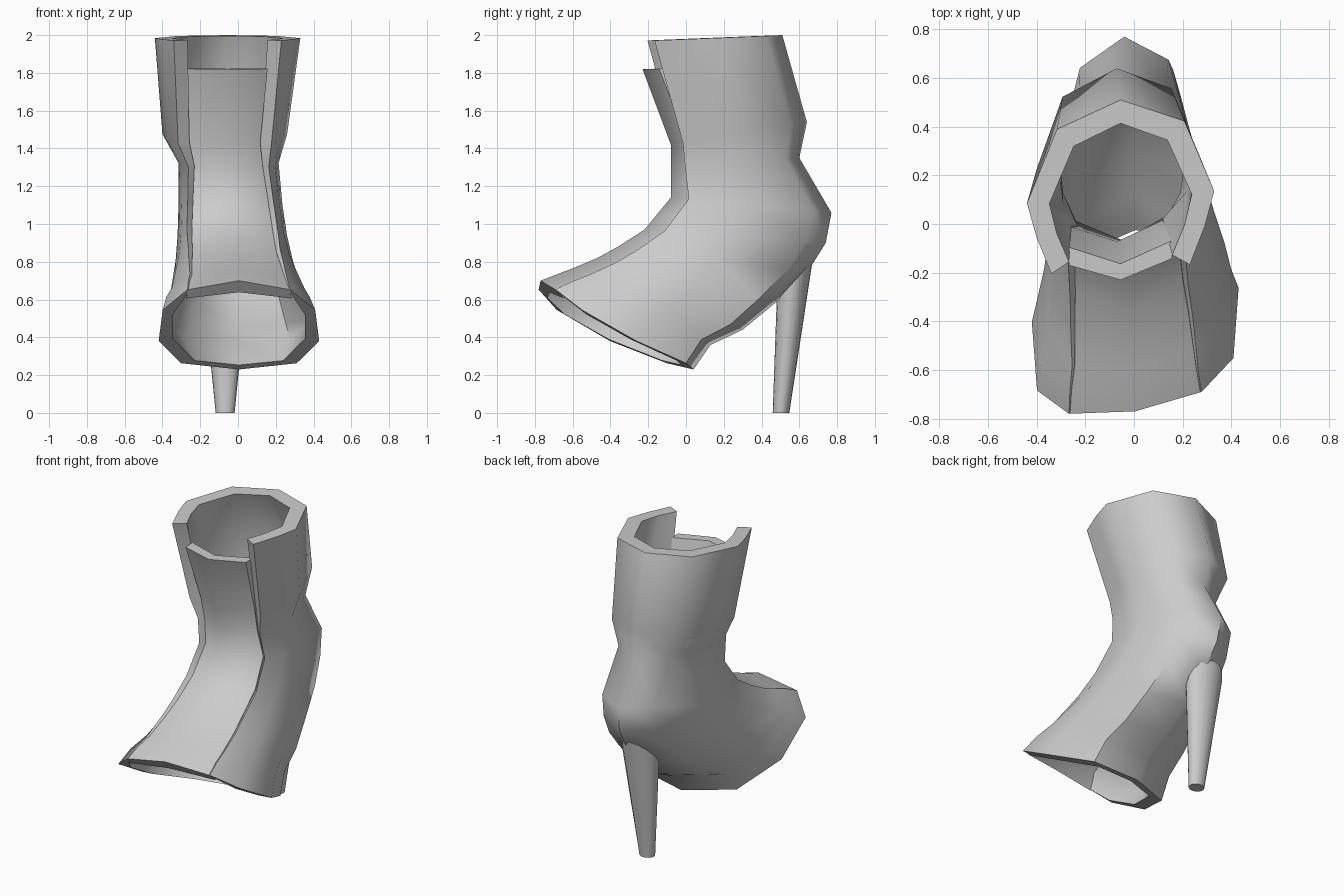
import bpy, bmesh, math
from mathutils import Vector

if "Cube" in bpy.data.objects:
    bpy.data.objects.remove(bpy.data.objects["Cube"])

grey = bpy.data.materials.new("plain grey")
grey.use_nodes = True
grey.diffuse_color = (0.6, 0.6, 0.6, 1)
grey.node_tree.nodes["Principled BSDF"].inputs["Base Color"].default_value = (0.6, 0.6, 0.6, 1)

# Sections from cuff to toe: front (y, z), back (y, z), centre x, half width,
# outline blend (0 = cuff, 1 = ankle, 2 = toe)
SECTIONS = [
    ((-0.23, 1.97), (0.51, 2.00), -0.055, 0.385, 0),
    ((-0.08, 1.42), (0.64, 1.54), -0.07, 0.33, 0.1),
    ((-0.08, 1.30), (0.60, 1.35), -0.05, 0.265, 0.7),
    ((-0.08, 1.14), (0.77, 1.06), -0.04, 0.275, 0.9),
    ((-0.22, 0.97), (0.74, 0.90), -0.03, 0.29, 1),
    ((-0.36, 0.88), (0.64, 0.74), -0.02, 0.31, 1.25),
    ((-0.47, 0.82), (0.47, 0.58), -0.01, 0.34, 1.5),
    ((-0.60, 0.765), (0.30, 0.44), 0, 0.37, 1.75),
    ((-0.68, 0.735), (0.13, 0.36), 0, 0.40, 1.9),
    ((-0.77, 0.70), (0.04, 0.23), 0.005, 0.425, 2),
]

# Half outlines as (sideways, front-to-back) fractions, for the cuff, ankle and toe
SHELL_OUT = ([(0.74, 0.06), (0.9, 0.27), (1, 0.46), (0.68, 0.86), (0, 1)],
             [(0.83, 0.09), (0.94, 0.27), (1, 0.46), (0.66, 0.87), (0, 1)],
             [(0.64, 0.1), (0.95, 0.33), (1, 0.68), (0.72, 0.93), (0, 1)])
SHELL_IN = ([(0.55, 0.12), (0.68, 0.28), (0.76, 0.45), (0.5, 0.76), (0, 0.87)],
            [(0.74, 0.13), (0.77, 0.29), (0.8, 0.45), (0.52, 0.77), (0, 0.88)],
            [(0.62, 0.11), (0.82, 0.38), (0.82, 0.66), (0.55, 0.9), (0, 0.95)])
TONGUE_OUT = ([(0.55, 0.1), (0, 0)],
              [(0.74, 0.12), (0, 0)],
              [(0.63, 0.1), (0, 0)])
TONGUE_IN = ([(0.55, 0.2), (0, 0.09)],
             [(0.74, 0.22), (0, 0.1)],
             [(0.66, 0.2), (0, 0.13)])
LEATHER = 0.12  # wall thickness between the padded rims, as a share of the rim


def mirrored(half):
    return half + [(-u, t) for u, t in reversed(half[:-1])]


def place(section, outlines):
    """Blend the outlines and set them in the section plane."""
    (fy, fz), (by, bz), xc, hw, blend = section
    first = 0 if blend < 1 else 1
    k, toe = blend - first, max(blend - 1, 0)
    points = []
    for (u0, t0), (u1, t1) in zip(outlines[first], outlines[first + 1]):
        u, t = u0 + (u1 - u0) * k, t0 + (t1 - t0) * k
        skew = (0.025 + 0.045 * toe) * u
        bulge = 0.52 * toe * t * (1 - t)
        points.append(Vector((xc + hw * u, fy + (by - fy) * t + skew - bulge,
                              fz + (bz - fz) * t)))
    return points


def finish(name, bm, angle):
    bmesh.ops.recalc_face_normals(bm, faces=bm.faces)
    mesh = bpy.data.meshes.new(name)
    bm.to_mesh(mesh)
    bm.free()
    mesh.materials.append(grey)
    obj = bpy.data.objects.new(name, mesh)
    bpy.context.collection.objects.link(obj)
    bpy.ops.object.select_all(action='DESELECT')
    obj.select_set(True)
    bpy.context.view_layer.objects.active = obj
    bpy.ops.object.shade_smooth_by_angle(angle=math.radians(angle))


def bridge(bm, rings):
    for a, b in zip(rings, rings[1:]):
        for i in range(len(a)):
            j = (i + 1) % len(a)
            bm.faces.new((a[i], a[j], b[j], b[i]))


def loft_wall(name, sections, outer, inner, full_edges):
    """Loft an open wall, thick at both rims and thin between; full_edges keeps its long edges thick."""
    outer = [mirrored(h) for h in outer]
    inner = [mirrored(h) for h in inner]
    last = len(outer[0]) - 1
    bm = bmesh.new()
    rings = []
    for s in sections:
        out_pts, in_pts = place(s, outer), place(s, inner)
        if s not in (sections[0], sections[-1]):
            for i in range(last + 1):
                if not (full_edges and i in (0, last)):
                    in_pts[i] = out_pts[i].lerp(in_pts[i], LEATHER)
        rings.append([bm.verts.new(p) for p in out_pts + in_pts[::-1]])
    bridge(bm, rings)
    for ring in (rings[0], rings[-1]):
        for i in range(last):
            bm.faces.new((ring[i], ring[i + 1], ring[-2 - i], ring[-1 - i]))
    finish(name, bm, 58)


# Boot wall, open along the front with stepped edges
loft_wall("boot_shell", SECTIONS, SHELL_OUT, SHELL_IN, True)

# Front tongue, ending below the cuff
tongue_top = ((-0.23, 1.82), (0.51, 1.84)) + SECTIONS[0][2:]
loft_wall("front_tongue", [tongue_top] + SECTIONS[1:], TONGUE_OUT, TONGUE_IN, False)

# Tapered heel with its top cut along the slope of the sole
bm = bmesh.new()
rings = []
SIDES = 16
for cy, z, rx, ry, slope in ((0.503, 0, 0.05, 0.044, 0), (0.575, 0.70, 0.12, 0.095, 1.1)):
    ring = []
    for i in range(SIDES):
        a = math.tau * i / SIDES
        y = ry * math.sin(a)
        ring.append(bm.verts.new((-0.068 + rx * math.cos(a), cy + y, z + slope * y)))
    rings.append(ring)
bridge(bm, rings)
for ring in rings:
    bm.faces.new(ring)
finish("heel", bm, 40)
